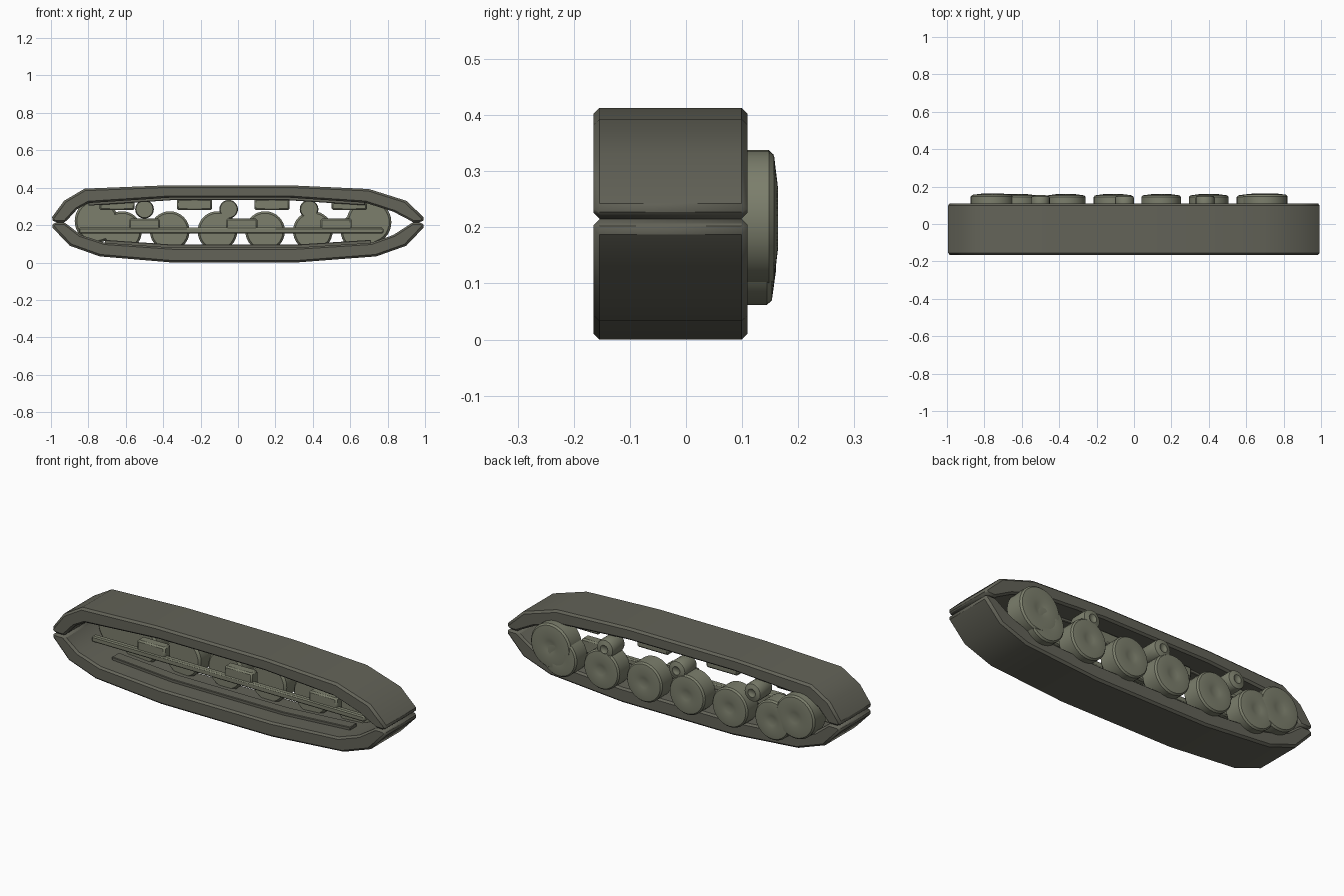
import bpy, bmesh, math

cube = bpy.data.objects.get("Cube")
if cube:
    bpy.data.objects.remove(cube, do_unlink=True)


def make_material(name, rgb):
    mat = bpy.data.materials.new(name)
    mat.use_nodes = True
    mat.diffuse_color = (*rgb, 1)
    mat.node_tree.nodes["Principled BSDF"].inputs["Base Color"].default_value = (*rgb, 1)
    return mat


BELT = make_material("dark olive grey", (0.125, 0.125, 0.098))
METAL = make_material("light olive grey", (0.20, 0.21, 0.15))


def finish(name, bm, mat, bevel=0.0, angle=30):
    """Turn a bmesh into a shaded object with optional soft edges."""
    bmesh.ops.recalc_face_normals(bm, faces=bm.faces)
    mesh = bpy.data.meshes.new(name)
    bm.to_mesh(mesh)
    bm.free()
    mesh.materials.append(mat)
    obj = bpy.data.objects.new(name, mesh)
    bpy.context.collection.objects.link(obj)
    if bevel:
        mod = obj.modifiers.new("soft edges", "BEVEL")
        mod.width = bevel
        mod.segments = 1
        mod.limit_method = "ANGLE"
        mod.angle_limit = math.radians(40)
    bpy.ops.object.select_all(action="DESELECT")
    obj.select_set(True)
    bpy.context.view_layer.objects.active = obj
    bpy.ops.object.shade_smooth_by_angle(angle=math.radians(angle))
    return obj


def strip(name, outer, inner, y0, y1, mat, bevel):
    """Band between two matching x-z paths, running from y0 to y1."""
    bm = bmesh.new()
    rings = [[bm.verts.new((x, y, z)) for x, z in path]
             for path, y in ((outer, y0), (outer, y1), (inner, y1), (inner, y0))]
    for a, b in zip(rings, rings[1:] + rings[:1]):
        for i in range(len(outer) - 1):
            bm.faces.new((a[i], a[i + 1], b[i + 1], b[i]))
    for end in (0, -1):
        bm.faces.new([ring[end] for ring in rings])
    return finish(name, bm, mat, bevel)


def box(name, x0, x1, y0, y1, z0, z1, bevel):
    bm = bmesh.new()
    bmesh.ops.create_cube(bm, size=1)
    for v in bm.verts:
        v.co = ((x0 + x1) / 2 + v.co.x * (x1 - x0),
                (y0 + y1) / 2 + v.co.y * (y1 - y0),
                (z0 + z1) / 2 + v.co.z * (z1 - z0))
    return finish(name, bm, METAL, bevel)


def wheel(name, x, z, radius, back, front, sides=32):
    """Turned disc along y with a chamfered rim and a dished hub."""
    profile = [(0, back), (0.9, back), (1, back + 0.012), (1, front - 0.016),
               (0.93, front - 0.007), (0.45, front), (0.25, front - 0.006),
               (0, front - 0.008)]
    bm = bmesh.new()
    verts = [bm.verts.new((x + r * radius, y, z)) for r, y in profile]
    edges = [bm.edges.new(pair) for pair in zip(verts, verts[1:])]
    bmesh.ops.spin(bm, geom=verts + edges, cent=(x, 0, z), axis=(0, 1, 0),
                   angle=math.tau, steps=sides)
    bmesh.ops.remove_doubles(bm, verts=bm.verts, dist=0.0005)
    return finish(name, bm, METAL, angle=35)


# Track belt: upper and lower runs meeting in a notch at each end
upper_outer = [(-0.98, 0.215), (-1, 0.235), (-0.93, 0.33), (-0.82, 0.395),
               (-0.37, 0.413), (0.27, 0.413), (0.7, 0.393), (0.9, 0.33),
               (1, 0.235), (0.98, 0.215)]
upper_inner = [(-0.92, 0.215), (-0.915, 0.225), (-0.86, 0.285), (-0.8, 0.318),
               (-0.36, 0.347), (0.27, 0.347), (0.68, 0.32), (0.83, 0.272),
               (0.92, 0.225), (0.925, 0.215)]
lower_outer = [(-0.98, 0.215), (-1, 0.195), (-0.9, 0.09), (-0.74, 0.033),
               (-0.35, 0), (0.31, 0), (0.74, 0.033), (0.9, 0.09),
               (1, 0.195), (0.98, 0.215)]
lower_inner = [(-0.92, 0.215), (-0.915, 0.205), (-0.84, 0.147), (-0.71, 0.105),
               (-0.35, 0.08), (0.31, 0.08), (0.71, 0.105), (0.83, 0.147),
               (0.92, 0.205), (0.925, 0.215)]
strip("upper_track_run", upper_outer, upper_inner, -0.165, 0.11, BELT, 0.011)
strip("lower_track_run", lower_outer, lower_inner, -0.165, 0.11, BELT, 0.011)

# Guide ridges along the inside of the belt
for name, path, step in (("upper_guide_ridge", upper_inner[3:7], -0.014),
                         ("lower_guide_ridge", lower_inner[3:7], 0.016)):
    strip(name, [(x, z - step / 2) for x, z in path],
          [(x, z + step) for x, z in path], -0.06, 0.0, BELT, 0.003)

# Road wheels
for i in range(6):
    wheel(f"road_wheel_{i + 1}", -0.62 + 0.255 * i, 0.168, 0.106, 0.045, 0.16)

# End wheels
wheel("drive_wheel", -0.757, 0.222, 0.116, 0.045, 0.163)
wheel("idler_wheel", 0.7, 0.216, 0.12, 0.045, 0.164)

# Return rollers
for i, x in enumerate((-0.5, -0.05, 0.38)):
    wheel(f"return_roller_{i + 1}", x, 0.285, 0.05, 0.045, 0.155, 20)

# Side rail and the blocks fixed to it
box("side_rail", -0.85, 0.777, -0.035, -0.002, 0.155, 0.186, 0.006)
for i, x in enumerate((-0.5, 0.02, 0.525)):
    box(f"rail_block_{i + 1}", x - 0.083, x + 0.083, -0.03, 0.025, 0.16, 0.235, 0.008)

# Support blocks beneath the upper run
for i in range(4):
    x = -0.647 + 0.414 * i
    box(f"upper_block_{i + 1}", x - 0.094, x + 0.094, -0.03, 0.03, 0.28, 0.34, 0.008)
